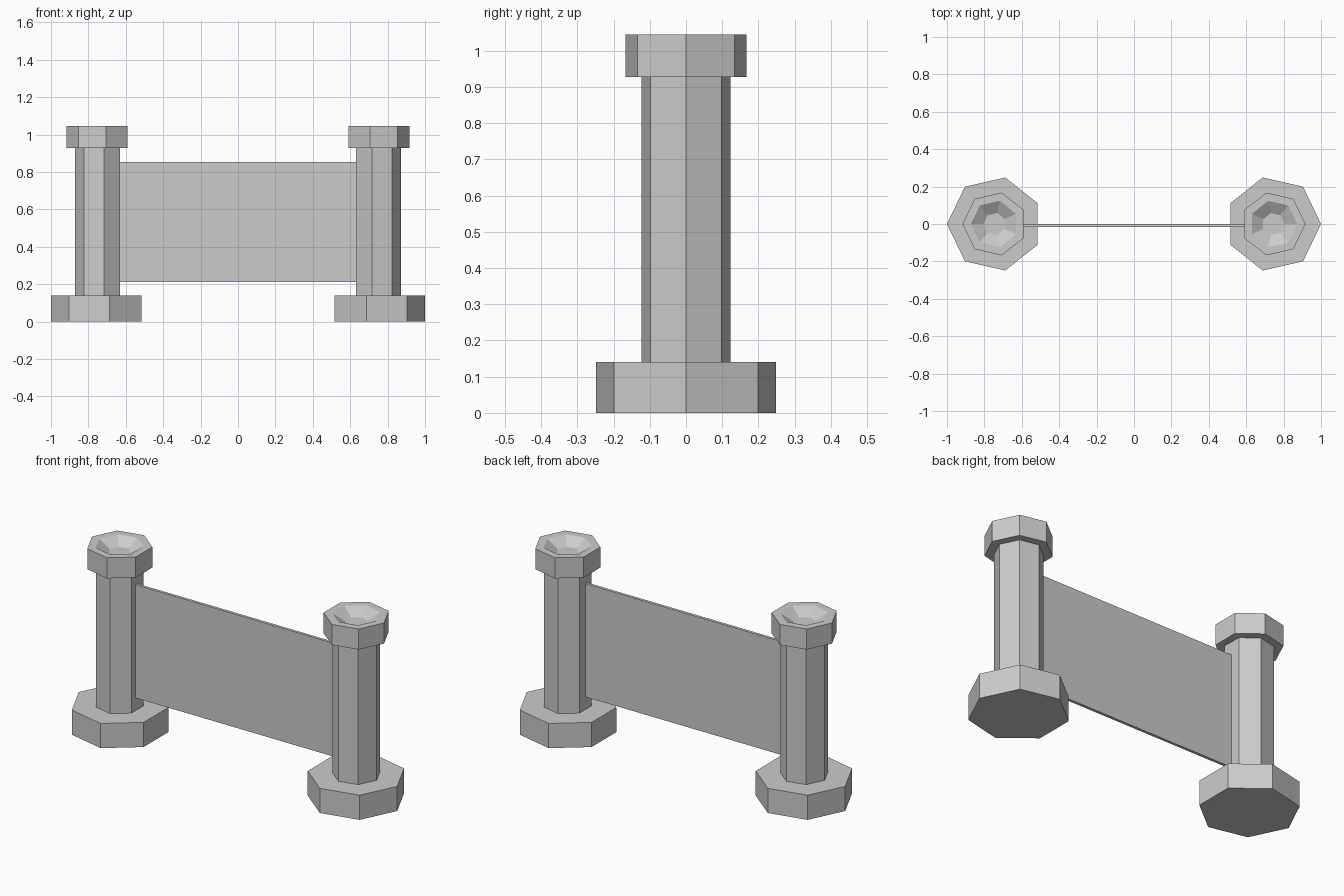
import bpy, bmesh
from math import pi, cos, sin

if "Cube" in bpy.data.objects:
    bpy.data.objects.remove(bpy.data.objects["Cube"])

SIDES = 7
POST_X = 0.745
# radius, height: foot, shaft, cap, then funnel recess in the top
PROFILE = [(0.255, 0.0), (0.255, 0.14), (0.126, 0.14), (0.126, 0.928),
           (0.172, 0.928), (0.172, 1.045), (0.127, 1.045), (0.06, 1.005)]


def finish(bm, name):
    bmesh.ops.recalc_face_normals(bm, faces=bm.faces)
    mesh = bpy.data.meshes.new(name)
    bm.to_mesh(mesh)
    bm.free()
    obj = bpy.data.objects.new(name, mesh)
    bpy.context.collection.objects.link(obj)
    return obj


def make_post(name, side):
    # seven-sided turned post, one corner pointing outward
    bm = bmesh.new()
    rings = []
    for r, z in PROFILE:
        rings.append([bm.verts.new((side * (POST_X + r * cos(2 * pi * i / SIDES)),
                                    r * sin(2 * pi * i / SIDES), z))
                      for i in range(SIDES)])
    for a, b in zip(rings, rings[1:]):
        for i in range(SIDES):
            j = (i + 1) % SIDES
            bm.faces.new((a[i], a[j], b[j], b[i]))
    bm.faces.new(rings[0])
    bm.faces.new(rings[-1])
    return finish(bm, name)


make_post("left_post", -1)
make_post("right_post", 1)

# thin panel between the posts
bm = bmesh.new()
bmesh.ops.create_cube(bm, size=1)
bmesh.ops.scale(bm, vec=(1.27, 0.016, 0.643), verts=bm.verts)
bmesh.ops.translate(bm, vec=(0, -0.008, 0.5325), verts=bm.verts)
finish(bm, "panel")
